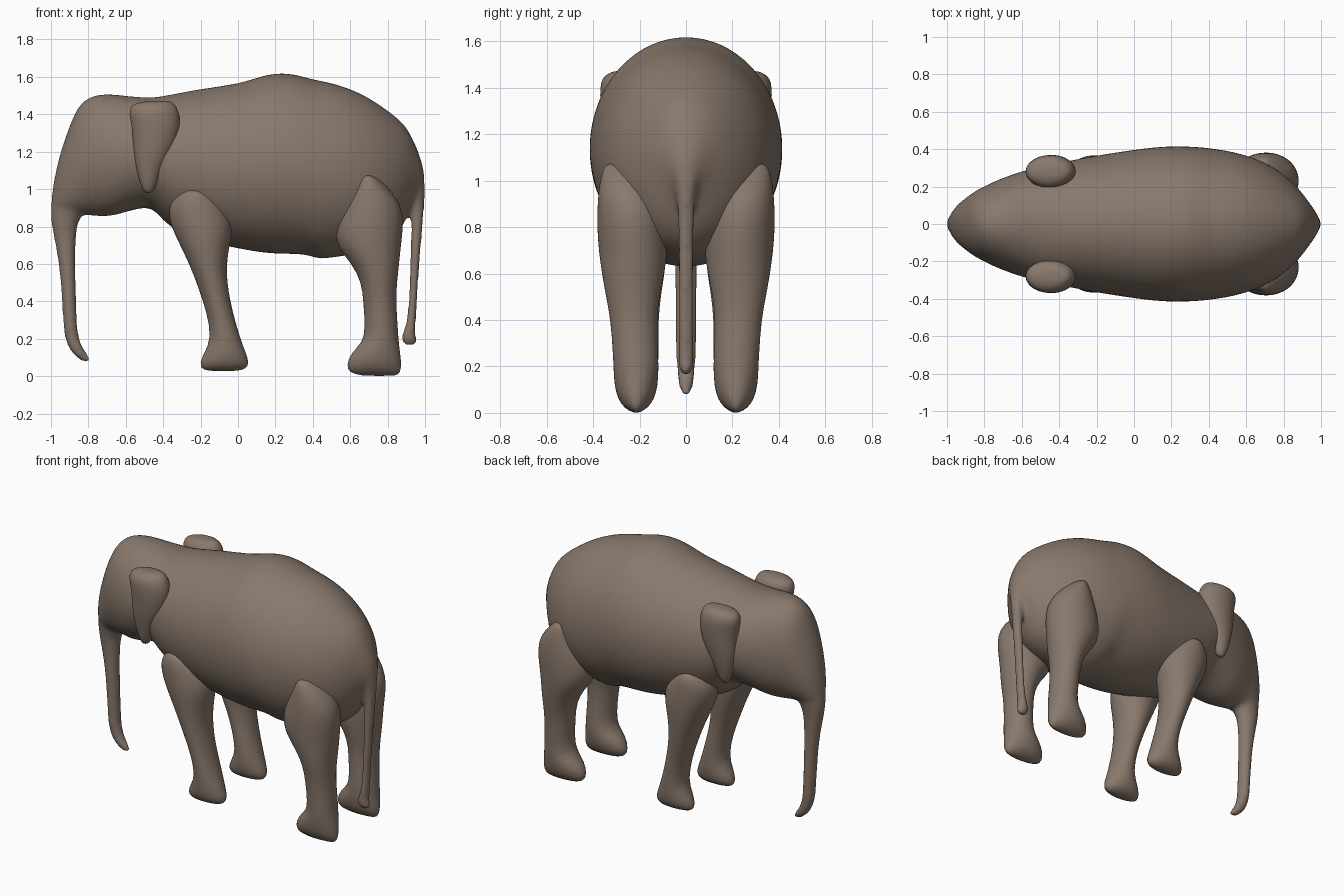
import bpy, bmesh, math

SEG = 28
hide = bpy.data.materials.new("grey brown hide")
hide.diffuse_color = (0.25, 0.19, 0.15, 1)


def loft(bm, rings):
    """Skin closed rings of points and close both ends with a pole."""
    rows = [[bm.verts.new(p) for p in r] for r in rings]
    for a, b in zip(rows, rows[1:]):
        for i in range(SEG):
            j = (i + 1) % SEG
            bm.faces.new((a[i], a[j], b[j], b[i]))
    for row in (rows[0], rows[-1]):
        n = len(row)
        pole = bm.verts.new([sum(v.co[k] for v in row) / n for k in range(3)])
        for i in range(SEG):
            bm.faces.new((row[i], row[(i + 1) % SEG], pole))


def circle():
    return [(math.cos(2 * math.pi * i / SEG), math.sin(2 * math.pi * i / SEG)) for i in range(SEG)]


def upright(rows):
    """Horizontal oval sections: z, x left, x right, y centre, y radius."""
    return [[((a + b) / 2 + c * (b - a) / 2, yc + s * ry, z) for c, s in circle()]
            for z, a, b, yc, ry in rows]


def lengthwise(rows):
    """Vertical oval sections: x, z top, z bottom, y radius."""
    return [[(x, c * w, (t + b) / 2 + s * (t - b) / 2) for c, s in circle()]
            for x, t, b, w in rows]


def make(name, lofts, fuse=False, flip=False):
    bm = bmesh.new()
    for rings in lofts:
        if flip:
            rings = [[(x, -y, z) for x, y, z in r] for r in rings]
        loft(bm, rings)
    bmesh.ops.recalc_face_normals(bm, faces=bm.faces)
    for f in bm.faces:
        f.smooth = True
    me = bpy.data.meshes.new(name)
    bm.to_mesh(me)
    bm.free()
    me.materials.append(hide)
    ob = bpy.data.objects.new(name, me)
    bpy.context.collection.objects.link(ob)
    sub = ob.modifiers.new("round", 'SUBSURF')
    sub.levels = sub.render_levels = 1
    if fuse:
        rm = ob.modifiers.new("fuse", 'REMESH')
        rm.mode = 'VOXEL'
        rm.voxel_size = 0.014
        rm.use_smooth_shade = True
        sm = ob.modifiers.new("blend", 'SMOOTH')
        sm.factor = 0.5
        sm.iterations = 8


# Head and torso, nose to rump
torso = lengthwise([
    (-0.995, 0.98, 0.87, 0.025), (-0.98, 1.07, 0.84, 0.055), (-0.95, 1.2, 0.84, 0.1),
    (-0.9, 1.34, 0.85, 0.14), (-0.86, 1.44, 0.86, 0.17), (-0.8, 1.5, 0.86, 0.205),
    (-0.7, 1.515, 0.845, 0.25), (-0.6, 1.5, 0.875, 0.285), (-0.48, 1.49, 0.91, 0.315),
    (-0.43, 1.495, 0.87, 0.325), (-0.37, 1.505, 0.79, 0.335), (-0.2, 1.54, 0.72, 0.37),
    (0, 1.565, 0.68, 0.4), (0.1, 1.6, 0.66, 0.413), (0.2, 1.627, 0.65, 0.42),
    (0.3, 1.62, 0.65, 0.418), (0.38, 1.595, 0.645, 0.412), (0.43, 1.585, 0.618, 0.405),
    (0.53, 1.565, 0.635, 0.39), (0.65, 1.52, 0.65, 0.355), (0.75, 1.46, 0.68, 0.305),
    (0.83, 1.4, 0.73, 0.245), (0.89, 1.35, 0.81, 0.18), (0.93, 1.28, 0.92, 0.125),
    (0.97, 1.19, 0.98, 0.07), (0.995, 1.1, 1.02, 0.025)])

trunk = upright([
    (1.08, -0.96, -0.8, 0, 0.08), (0.95, -1.0, -0.78, 0, 0.09), (0.88, -1.003, -0.82, 0, 0.075),
    (0.82, -1.0, -0.86, 0, 0.06), (0.72, -0.98, -0.868, 0, 0.052), (0.6, -0.957, -0.87, 0, 0.047),
    (0.4, -0.94, -0.865, 0, 0.046), (0.25, -0.935, -0.86, 0, 0.044), (0.18, -0.92, -0.845, 0, 0.04),
    (0.13, -0.895, -0.815, 0, 0.034), (0.1, -0.865, -0.79, 0, 0.028), (0.075, -0.83, -0.785, 0, 0.014)])

tail = upright([
    (1.12, 0.86, 0.99, 0, 0.1), (1.03, 0.89, 1.0, 0, 0.06), (0.95, 0.92, 1.0, 0, 0.04),
    (0.8, 0.927, 0.988, 0, 0.034), (0.6, 0.92, 0.97, 0, 0.032), (0.4, 0.914, 0.958, 0, 0.032),
    (0.27, 0.9, 0.95, 0, 0.034), (0.22, 0.872, 0.948, 0, 0.034), (0.19, 0.872, 0.96, 0, 0.03),
    (0.165, 0.885, 0.958, 0, 0.018)])
make("body_trunk_and_tail", [torso, trunk, tail], fuse=True)

hind_leg = upright([
    (0.002, 0.66, 0.85, 0.215, 0.015), (0.02, 0.59, 0.868, 0.215, 0.05), (0.06, 0.58, 0.875, 0.215, 0.08),
    (0.12, 0.6, 0.868, 0.215, 0.094), (0.18, 0.665, 0.86, 0.215, 0.097), (0.25, 0.68, 0.855, 0.217, 0.098),
    (0.4, 0.67, 0.845, 0.225, 0.1), (0.5, 0.66, 0.85, 0.23, 0.115), (0.6, 0.61, 0.862, 0.228, 0.135),
    (0.7, 0.52, 0.872, 0.227, 0.15), (0.8, 0.518, 0.885, 0.232, 0.152), (0.9, 0.55, 0.88, 0.24, 0.142),
    (0.98, 0.59, 0.83, 0.25, 0.125), (1.05, 0.635, 0.76, 0.265, 0.095), (1.075, 0.66, 0.72, 0.28, 0.06)])

front_leg = upright([
    (0.028, -0.16, 0.0, 0.21, 0.015), (0.04, -0.197, 0.045, 0.21, 0.05), (0.07, -0.205, 0.06, 0.21, 0.075),
    (0.12, -0.185, 0.045, 0.21, 0.088), (0.2, -0.14, 0.012, 0.21, 0.092), (0.35, -0.17, -0.03, 0.215, 0.096),
    (0.45, -0.205, -0.05, 0.22, 0.105), (0.55, -0.24, -0.062, 0.22, 0.12), (0.65, -0.285, -0.055, 0.22, 0.135),
    (0.75, -0.335, -0.033, 0.222, 0.145), (0.82, -0.365, -0.03, 0.224, 0.145), (0.9, -0.375, -0.065, 0.23, 0.138),
    (0.96, -0.34, -0.12, 0.245, 0.118), (1.0, -0.29, -0.18, 0.26, 0.08)])

ear = upright([
    (0.98, -0.495, -0.465, 0.275, 0.015), (1.0, -0.515, -0.442, 0.275, 0.035), (1.1, -0.542, -0.41, 0.28, 0.055),
    (1.17, -0.555, -0.368, 0.28, 0.07), (1.24, -0.562, -0.33, 0.28, 0.082), (1.34, -0.567, -0.307, 0.28, 0.09),
    (1.4, -0.585, -0.312, 0.28, 0.091), (1.44, -0.575, -0.328, 0.28, 0.082), (1.46, -0.55, -0.345, 0.28, 0.06),
    (1.472, -0.48, -0.365, 0.28, 0.03)])

# Paired parts, mirrored across the spine
for side, flip in (("left", False), ("right", True)):
    make("hind_leg_" + side, [hind_leg], flip=flip)
    make("front_leg_" + side, [front_leg], flip=flip)
    make("ear_" + side, [ear], flip=flip)
